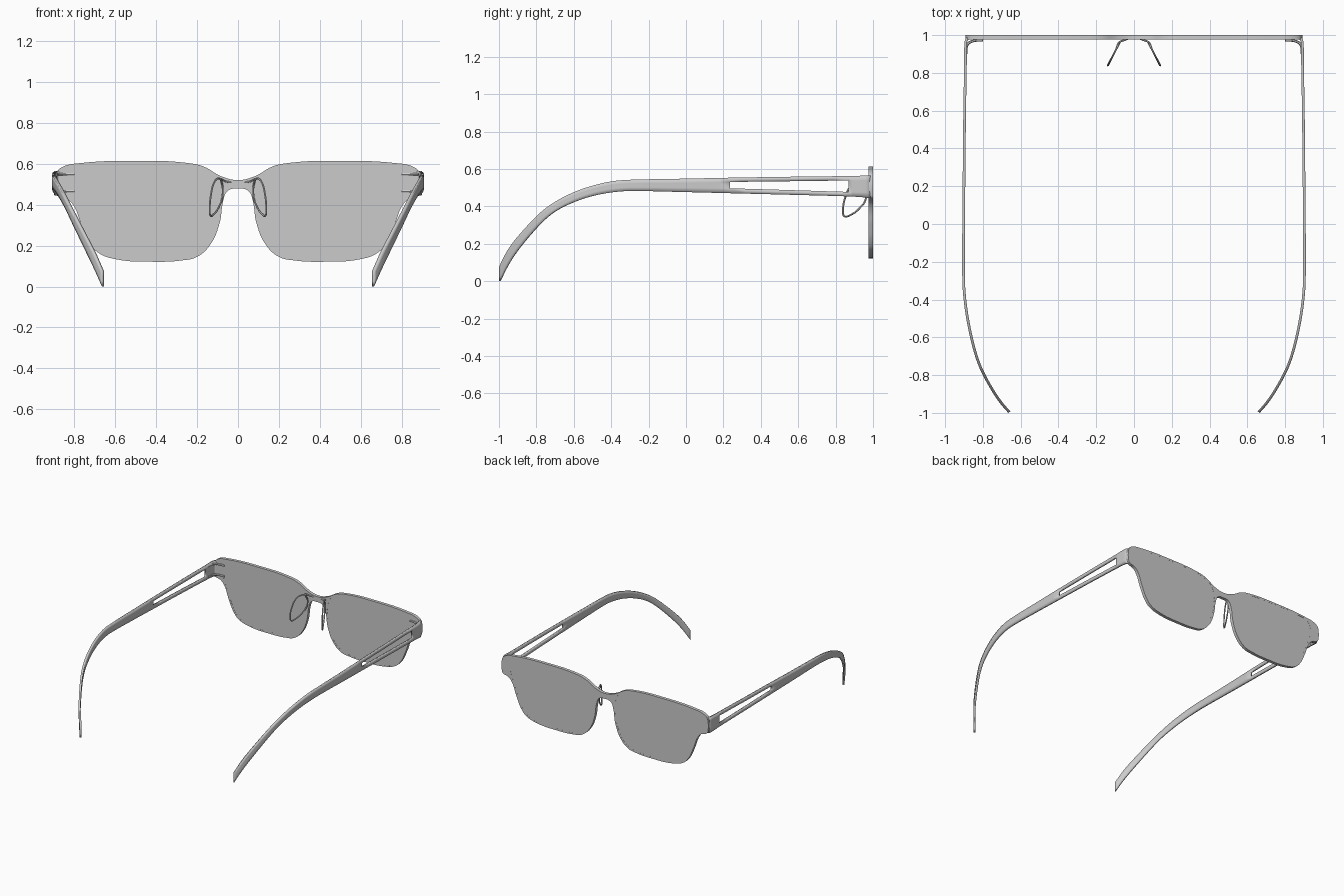
import bpy, bmesh, math
from mathutils import Vector

PLATE_Y = 0.988


def flip(pts):
    return [(-p[0],) + tuple(p[1:]) for p in pts]


def curve_obj(name, loops, dims, cyclic=True):
    cu = bpy.data.curves.new(name, 'CURVE')
    cu.dimensions = dims
    cu.resolution_u = 6
    for pts in loops:
        sp = cu.splines.new('BEZIER')
        sp.bezier_points.add(len(pts) - 1)
        for b, p in zip(sp.bezier_points, pts):
            b.co = (p[0], p[1], p[2] if len(p) > 2 else 0)
            b.handle_left_type = b.handle_right_type = 'AUTO'
        sp.use_cyclic_u = cyclic
    ob = bpy.data.objects.new(name, cu)
    bpy.context.collection.objects.link(ob)
    return ob


def finish(ob):
    bpy.ops.object.select_all(action='DESELECT')
    ob.select_set(True)
    bpy.context.view_layer.objects.active = ob
    if ob.type == 'CURVE':
        bpy.ops.object.convert(target='MESH')
    bpy.ops.object.shade_smooth_by_angle(angle=math.radians(35))


def plate(name, loops, thick):
    ob = curve_obj(name, loops, '2D')
    ob.data.fill_mode = 'BOTH'
    ob.data.extrude = thick / 2
    ob.rotation_euler = (math.pi / 2, 0, 0)
    ob.location.y = PLATE_Y
    finish(ob)


def wire(name, loops, r, cyclic):
    ob = curve_obj(name, loops, '3D', cyclic)
    ob.data.bevel_depth = r
    ob.data.bevel_resolution = 1
    ob.data.use_fill_caps = True
    finish(ob)


# front frame and lenses
half = [(0.08, 0.538), (0.17, 0.587), (0.25, 0.604), (0.5, 0.614), (0.77, 0.603),
        (0.85, 0.588), (0.882, 0.565), (0.89, 0.54), (0.89, 0.47), (0.882, 0.446),
        (0.83, 0.425), (0.80, 0.39), (0.765, 0.30), (0.72, 0.205), (0.68, 0.163),
        (0.60, 0.134), (0.40, 0.121), (0.28, 0.127), (0.20, 0.145), (0.135, 0.205),
        (0.09, 0.31), (0.072, 0.42), (0.055, 0.463), (0.03, 0.477)]
outline = [(0, 0.52)] + half + [(0, 0.478)] + flip(half)[::-1]
lens = [(0.12, 0.543), (0.19, 0.58), (0.30, 0.595), (0.50, 0.601), (0.70, 0.594),
        (0.79, 0.573), (0.815, 0.51), (0.785, 0.39), (0.745, 0.29), (0.70, 0.20),
        (0.63, 0.15), (0.40, 0.135), (0.25, 0.145), (0.17, 0.185), (0.115, 0.28),
        (0.09, 0.38), (0.092, 0.48)]
plate("front_frame", [outline, lens, flip(lens)], 0.024)
plate("lenses", [lens, flip(lens)], 0.023)

# temples: centre x, y, bottom z, slot bottom, slot top, top z
stations = [
    (0.865, 0.987, 0.442, 0.475, 0.538, 0.565), (0.885, 0.978, 0.444, 0.475, 0.538, 0.565),
    (0.891, 0.950, 0.448, 0.476, 0.538, 0.564), (0.892, 0.870, 0.453, 0.477, 0.538, 0.562),
    (0.897, 0.550, 0.462, 0.487, 0.534, 0.558), (0.900, 0.235, 0.470, 0.496, 0.530, 0.553),
    (0.902, 0.000, 0.476, 0.500, 0.525, 0.548), (0.902, -0.30, 0.482, 0.502, 0.522, 0.542),
    (0.895, -0.40, 0.474, 0.494, 0.514, 0.533), (0.881, -0.50, 0.455, 0.474, 0.492, 0.510),
    (0.861, -0.60, 0.422, 0.440, 0.457, 0.475), (0.834, -0.70, 0.372, 0.388, 0.404, 0.423),
    (0.803, -0.78, 0.305, 0.325, 0.345, 0.363), (0.742, -0.89, 0.178, 0.202, 0.225, 0.246),
    (0.700, -0.95, 0.090, 0.115, 0.140, 0.165), (0.660, -0.996, 0.0, 0.025, 0.05, 0.075)]


def smooth(rows, n=4):
    P = [Vector(r) for r in rows]
    out = []
    for i in range(len(P) - 1):
        a, b, c, d = P[max(i - 1, 0)], P[i], P[i + 1], P[min(i + 2, len(P) - 1)]
        h1 = (c[1] - b[1])
        # tangents scaled for uneven spacing
        m1 = (c - a) * (h1 / (c[1] - a[1]))
        m2 = (d - b) * (h1 / (d[1] - b[1]))
        for k in range(n):
            t = k / n
            out.append(b * (2*t**3 - 3*t**2 + 1) + m1 * (t**3 - 2*t**2 + t)
                       + c * (3*t**2 - 2*t**3) + m2 * (t**3 - t**2))
    return out + [P[-1]]


bm = bmesh.new()
rows = [[bm.verts.new((s[0], s[1], s[j])) for j in range(2, 6)] for s in smooth(stations)]
for r0, r1 in zip(rows, rows[1:]):
    mid = (r0[0].co.y + r1[0].co.y) / 2
    for j in range(3):
        if j == 1 and 0.235 < mid < 0.87:
            continue
        bm.faces.new((r0[j], r1[j], r1[j + 1], r0[j + 1]))
me = bpy.data.meshes.new("temples")
bm.to_mesh(me)
bm.free()
temples = bpy.data.objects.new("temples", me)
bpy.context.collection.objects.link(temples)
sol = temples.modifiers.new("thickness", 'SOLIDIFY')
sol.thickness, sol.offset = 0.014, 0
temples.modifiers.new("mirror", 'MIRROR')
finish(temples)

# hinge gussets inside the corners
hinges = []
for z in (0.465, 0.548):
    h = [(0.80, 0.974, z), (0.86, 0.966, z), (0.882, 0.95, z), (0.888, 0.90, z)]
    hinges += [h, flip(h)]
wire("hinge_gussets", hinges, 0.007, False)

# wire nose pad loops and their arms, loops lie in a slanted upright plane
pad = [(0.082, 0.515), (0.095, 0.528), (0.117, 0.507), (0.132, 0.449), (0.138, 0.38),
       (0.135, 0.348), (0.117, 0.355), (0.093, 0.39), (0.076, 0.44)]
pad = [(x, 0.84 + (0.138 - x) * 1.95, z) for x, z in pad]
wire("nose_pads", [pad, flip(pad)], 0.005, True)
arm = [(0.02, 0.985, 0.508), (0.055, 0.972, 0.512), (0.08, 0.96, 0.522), (0.093, 0.93, 0.528)]
wire("nose_pad_arms", [arm, flip(arm)], 0.005, False)
